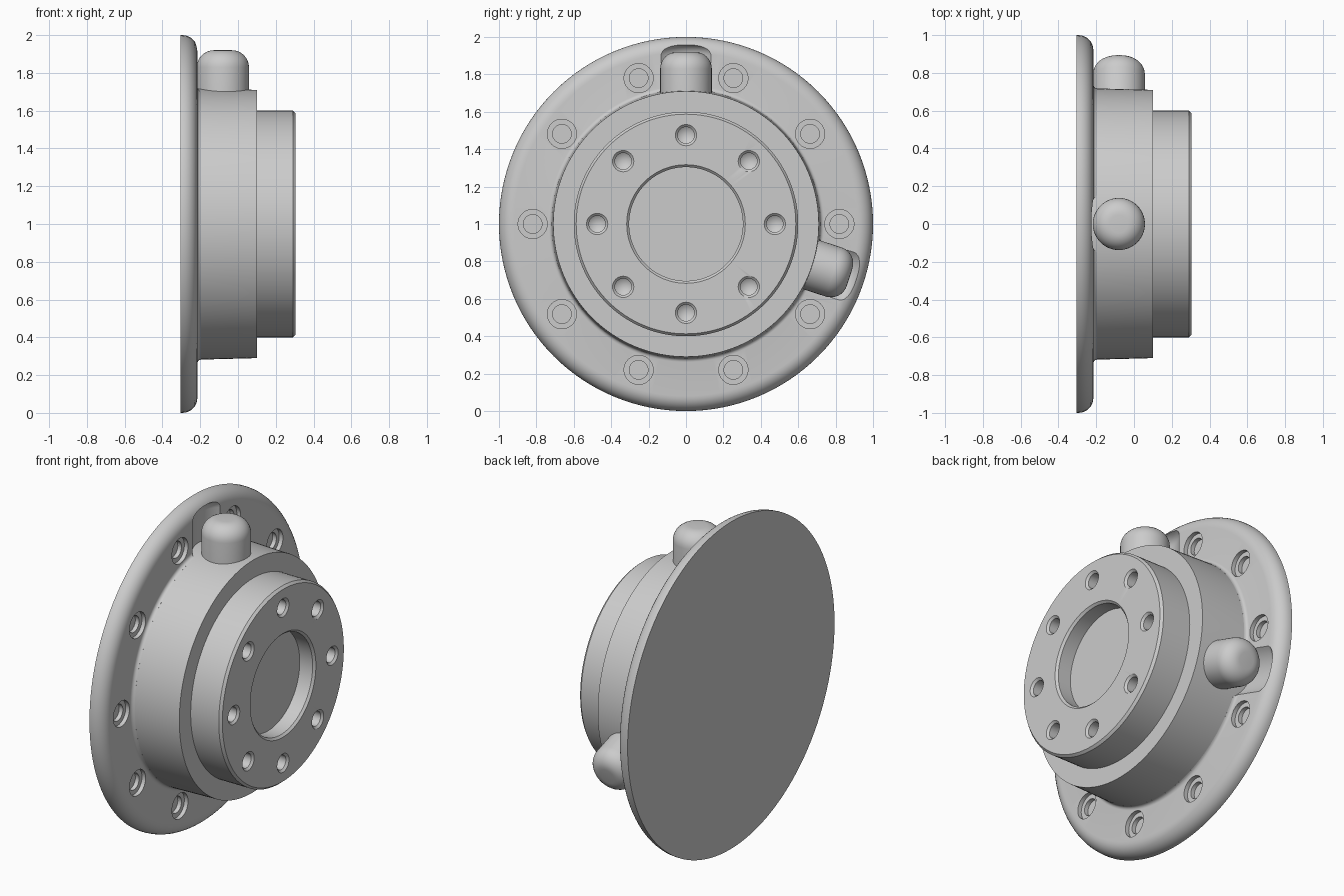
import bpy, bmesh
from math import sin, cos, pi, radians
from mathutils import Matrix, Vector

if "Cube" in bpy.data.objects:
    bpy.data.objects.remove(bpy.data.objects["Cube"])

X = Vector((1, 0, 0))


def place(pos, direction):
    return Matrix.Translation(pos) @ direction.to_track_quat('Z', 'Y').to_matrix().to_4x4()


def radial(deg):
    return Vector((0, cos(radians(deg)), sin(radians(deg))))


def arc(h, r, rad, a0, a1, n=8):
    """Arc points as (height, radius) round the centre (h, r); 0 degrees is outward."""
    return [(h + rad * sin(radians(a0 + (a1 - a0) * i / n)),
             r + rad * cos(radians(a0 + (a1 - a0) * i / n))) for i in range(n + 1)]


def lathe(bm, profile, mat, n):
    """Closed solid of revolution; the profile starts and ends on the axis."""
    rings = []
    for h, r in profile:
        if r == 0:
            rings.append([bm.verts.new(mat @ Vector((0, 0, h)))] * n)
        else:
            rings.append([bm.verts.new(mat @ Vector((r * cos(2 * pi * i / n), r * sin(2 * pi * i / n), h)))
                          for i in range(n)])
    for a, b in zip(rings, rings[1:]):
        for i in range(n):
            j = (i + 1) % n
            bm.faces.new(list(dict.fromkeys((a[i], a[j], b[j], b[i]))))


def make(name, parts):
    bm = bmesh.new()
    for profile, mat, n in parts:
        lathe(bm, profile, mat, n)
    bmesh.ops.recalc_face_normals(bm, faces=bm.faces)
    me = bpy.data.meshes.new(name)
    bm.to_mesh(me)
    bm.free()
    ob = bpy.data.objects.new(name, me)
    bpy.context.collection.objects.link(ob)
    return ob


def smooth(ob):
    bpy.ops.object.select_all(action='DESELECT')
    ob.select_set(True)
    bpy.context.view_layer.objects.active = ob
    bpy.ops.object.shade_smooth_by_angle(angle=radians(30))


def cut(ob, parts):
    cutter = make(ob.name + "_cutter", parts)
    cutter.hide_render = True
    mod = ob.modifiers.new("cut", 'BOOLEAN')
    mod.operation, mod.solver, mod.object = 'DIFFERENCE', 'EXACT', cutter
    bpy.context.view_layer.objects.active = ob
    bpy.ops.object.modifier_apply(modifier=mod.name)
    bpy.data.objects.remove(cutter)


centre = Vector((0, 0, 1))
axis = place(centre, X)
port_angles = (90, -18)

# Mounting flange with rounded rim and a small fillet at the hub
flange = make("flange", [(
    [(-0.305, 0), (-0.305, 1.0)] + arc(-0.295, 0.92, 0.08, 0, 90)
    + arc(-0.195, 0.738, 0.02, 270, 180, 4) + [(-0.195, 0)], axis, 128)])

# Flange counterbores and the clearance pockets behind the ports
cuts = []
for i in range(10):
    pos = centre + radial(36 * i) * 0.82
    cuts.append(([(-0.265, 0), (-0.265, 0.05), (-0.24, 0.05), (-0.24, 0.078), (-0.1, 0.078), (-0.1, 0)],
                 place(pos, X), 32))
for a in port_angles:
    cuts.append(([(0.6, 0), (0.6, 0.19)] + arc(0.90, 0.13, 0.06, 0, 90) + [(0.96, 0)],
                 place(centre + X * -0.08, radial(a)), 64))
cut(flange, cuts)
smooth(flange)

# Stepped hub with central blind bore
hub = make("hub", [(
    [(-0.29, 0), (-0.29, 0.718), (-0.2, 0.718), (0.1, 0.71), (0.1, 0.6), (0.29, 0.6), (0.305, 0.587),
     (0.305, 0.317), (0.292, 0.304), (0.205, 0.304), (0.205, 0)], axis, 128)])

# Eight drilled bolt holes in the hub face
cut(hub, [([(0.17, 0), (0.2, 0.044), (0.293, 0.044), (0.305, 0.057), (0.35, 0.057), (0.35, 0)],
           place(centre + radial(45 * i) * 0.475, X), 32) for i in range(8)])
smooth(hub)

# Rounded port plugs on the hub side
for name, a in zip(("top_port", "side_port"), port_angles):
    port = make(name, [([(0.6, 0), (0.6, 0.138)] + arc(0.83, 0.048, 0.09, 0, 90) + [(0.92, 0)],
                        place(centre + X * -0.08, radial(a)), 64)])
    smooth(port)
